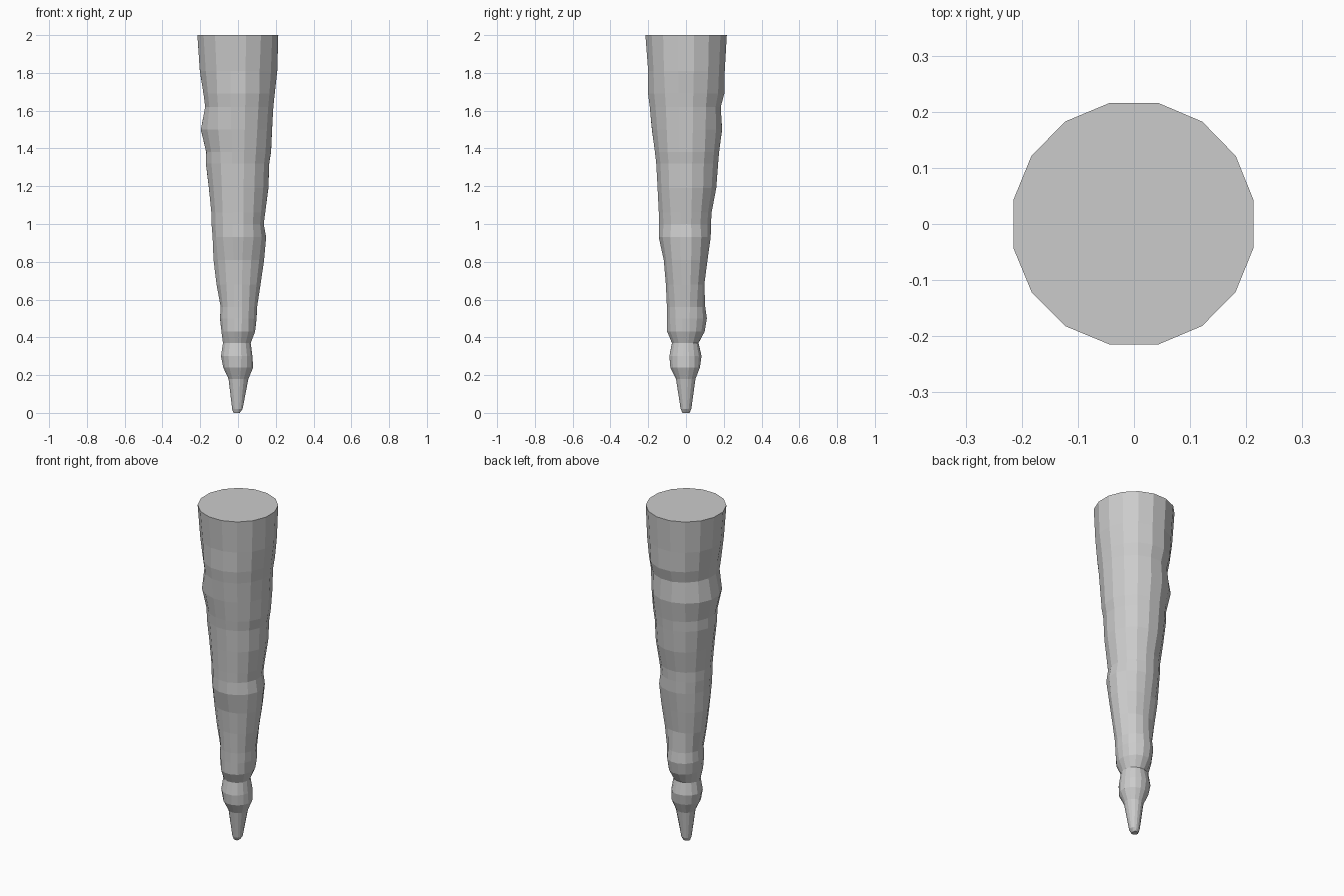
import bpy, bmesh
from math import sin, cos, pi

SIDES = 16
# Ring profile: height, then reach toward -x, +x, -y, +y
RINGS = [
    (0.00, .024, .008, .018, .018),
    (0.02, .031, .024, .028, .028),
    (0.18, .050, .055, .053, .050),
    (0.24, .078, .080, .083, .073),
    (0.30, .090, .076, .088, .082),
    (0.37, .080, .067, .074, .066),
    (0.43, .087, .090, .100, .099),
    (0.50, .095, .098, .100, .111),
    (0.56, .091, .101, .101, .102),
    (0.68, .114, .120, .106, .096),
    (0.81, .130, .139, .117, .113),
    (0.93, .134, .149, .144, .130),
    (1.00, .140, .136, .142, .132),
    (1.06, .141, .144, .144, .135),
    (1.19, .154, .161, .150, .160),
    (1.32, .170, .165, .157, .170),
    (1.38, .168, .175, .164, .175),
    (1.50, .197, .180, .180, .191),
    (1.62, .173, .187, .192, .184),
    (1.69, .182, .194, .201, .203),
    (1.81, .202, .208, .200, .205),
    (2.00, .215, .213, .215, .216),
]


def add_ring(bm, z, left, right, front, back):
    """One uneven ring blended between its four reaches."""
    flat = cos(pi / SIDES)
    verts = []
    for i in range(SIDES):
        a = 2 * pi * (i + 0.5) / SIDES
        c, s = cos(a), sin(a)
        rx = right if c > 0 else left
        ry = back if s > 0 else front
        r = (rx * c * c + ry * s * s) / flat
        verts.append(bm.verts.new((r * c, r * s, z)))
    return verts


# Tapering, knobbly stalactite body
bm = bmesh.new()
rings = [add_ring(bm, *row) for row in RINGS]
for low, high in zip(rings, rings[1:]):
    for i in range(SIDES):
        j = (i + 1) % SIDES
        bm.faces.new((low[i], low[j], high[j], high[i]))

# Tip and flat top
bm.faces.new(rings[0][::-1])
bm.faces.new(rings[-1])

mesh = bpy.data.meshes.new("stalactite")
bm.to_mesh(mesh)
bm.free()
bpy.context.collection.objects.link(bpy.data.objects.new("stalactite", mesh))
